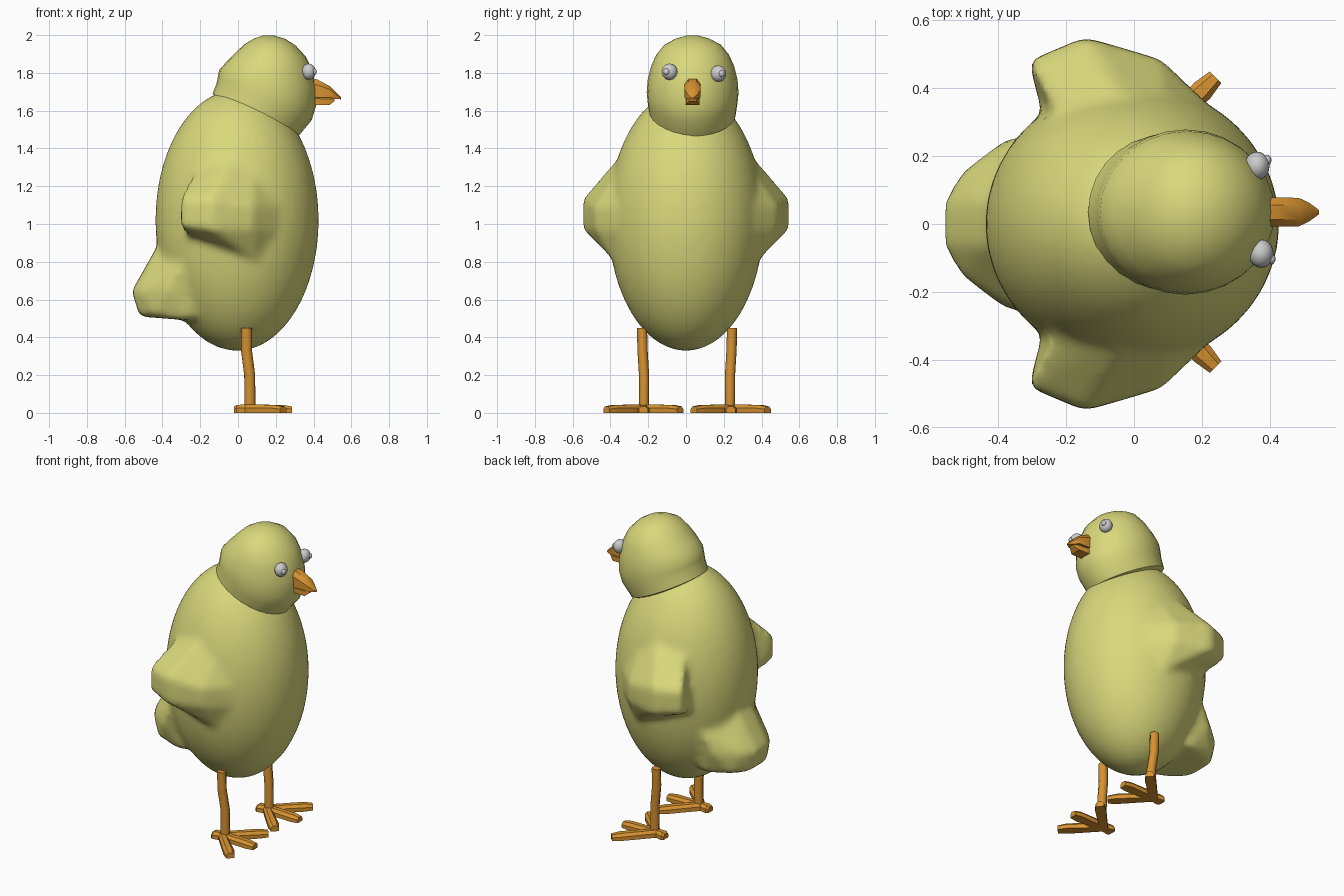
import bpy, bmesh, math
from mathutils import Vector

if "Cube" in bpy.data.objects:
    bpy.data.objects.remove(bpy.data.objects["Cube"])


def material(name, rgb):
    m = bpy.data.materials.new(name)
    m.diffuse_color = (*rgb, 1)
    m.use_nodes = True
    m.node_tree.nodes["Principled BSDF"].inputs["Base Color"].default_value = m.diffuse_color
    return m


YELLOW = material("down yellow", (0.70, 0.69, 0.20))
ORANGE = material("leg orange", (0.68, 0.29, 0.03))
GREY = material("eye grey", (0.60, 0.60, 0.61))


def finish(bm, name, mat, angle=50):
    bmesh.ops.recalc_face_normals(bm, faces=bm.faces)
    me = bpy.data.meshes.new(name)
    bm.to_mesh(me)
    bm.free()
    me.materials.append(mat)
    ob = bpy.data.objects.new(name, me)
    bpy.context.collection.objects.link(ob)
    bpy.ops.object.select_all(action='DESELECT')
    ob.select_set(True)
    bpy.context.view_layer.objects.active = ob
    bpy.ops.object.shade_smooth_by_angle(angle=math.radians(angle))
    return ob


def add_hull(bm, points):
    verts = [bm.verts.new(p) for p in points]
    res = bmesh.ops.convex_hull(bm, input=verts)
    junk = [v for v in res["geom_interior"] if isinstance(v, bmesh.types.BMVert)]
    bmesh.ops.delete(bm, geom=junk, context='VERTS')


def loft(bm, rings):
    loops = [[bm.verts.new(p) for p in r] for r in rings]
    n = len(loops[0])
    for a, b in zip(loops, loops[1:]):
        for i in range(n):
            bm.faces.new((a[i], a[(i + 1) % n], b[(i + 1) % n], b[i]))
    bm.faces.new(loops[0])
    bm.faces.new(loops[-1])


def add_ball(bm, centre, size, seg=20, rings=12):
    vs = bmesh.ops.create_uvsphere(bm, u_segments=seg, v_segments=rings, radius=1)["verts"]
    for v in vs:
        v.co = Vector(centre) + Vector(a * b for a, b in zip(v.co, size))


# body: egg with wings and tail blended into one skin
bm = bmesh.new()
add_ball(bm, (-0.005, 0, 1.02), (0.433, 0.412, 0.692), 40, 28)
wing = [(-0.31, 0.48, 1.13), (-0.31, 0.48, 0.99), (-0.145, 0.55, 1.13), (-0.145, 0.55, 0.97),
        (0, 0.50, 1.10), (0, 0.50, 0.98), (0.08, 0.485, 1.09), (0.08, 0.48, 0.97),
        (-0.23, 0.33, 1.28), (0, 0.30, 1.42), (0.1, 0.28, 1.40), (0.3, 0.27, 1.1),
        (0.27, 0.30, 0.95), (-0.26, 0.28, 0.92), (-0.1, 0.39, 0.91), (0.05, 0.40, 0.89),
        (0.1, 0.38, 0.80), (0, 0.1, 1.1)]
for s in (1, -1):
    add_hull(bm, [(x, s * y, z) for x, y, z in wing])
tail = [(-0.562, 0.06, 0.645), (-0.51, 0.15, 0.645), (-0.38, 0.25, 0.65), (-0.52, 0.09, 0.51),
        (-0.45, 0.18, 0.52), (-0.26, 0.21, 0.49), (-0.435, 0.06, 0.87), (-0.29, 0.28, 0.80),
        (-0.1, 0.2, 0.60)]
add_hull(bm, [(x, s * y, z) for x, y, z in tail for s in (1, -1)])
body = finish(bm, "body", YELLOW)
rm = body.modifiers.new("blend", 'REMESH')
rm.mode = 'VOXEL'
rm.voxel_size = 0.022
rm.use_smooth_shade = True
sm = body.modifiers.new("soften", 'SMOOTH')
sm.factor = 0.5
sm.iterations = 6

# head: tilted rings given as back x, back z, front x, front z, half width
profile = [(0.0, 1.58, 0.22, 1.47, 0.12), (-0.135, 1.69, 0.32, 1.465, 0.228),
           (-0.115, 1.74, 0.39, 1.55, 0.238), (-0.108, 1.77, 0.412, 1.62, 0.243),
           (-0.10, 1.815, 0.414, 1.71, 0.238), (-0.06, 1.86, 0.395, 1.81, 0.22),
           (-0.01, 1.91, 0.36, 1.885, 0.192), (0.035, 1.952, 0.305, 1.945, 0.15),
           (0.085, 1.982, 0.25, 1.98, 0.09), (0.135, 1.998, 0.19, 1.998, 0.03)]
HY = 0.035
bm = bmesh.new()
N = 28
rings = []
for bx, bz, fx, fz, w in profile:
    ring = []
    for i in range(N):
        a = 2 * math.pi * i / N
        t = 0.5 + 0.5 * math.cos(a)
        ring.append((bx + (fx - bx) * t, HY + w * math.sin(a), bz + (fz - bz) * t))
    rings.append(ring)
loft(bm, rings)
finish(bm, "head", YELLOW)

# eyes with a small raised pupil
for name, y, z, x, py in (("right_eye", -0.087, 1.806, 0.374, -0.103),
                          ("left_eye", 0.171, 1.796, 0.362, 0.188)):
    bm = bmesh.new()
    add_ball(bm, (x, y, z), (0.037, 0.042, 0.043))
    add_ball(bm, (x + 0.03, py, z), (0.013, 0.016, 0.017), 12, 8)
    finish(bm, name, GREY)


# beak: upper part with drooping tip, shorter lower part
def beak(name, sections):
    bm = bmesh.new()
    rings = []
    for x, lo, hi, w in sections:
        k = lo + 0.7 * (hi - lo)
        rings.append([(x, HY - w, lo), (x, HY + w, lo), (x, HY + w, k),
                      (x, HY + w * 0.5, hi), (x, HY - w * 0.5, hi), (x, HY - w, k)])
    loft(bm, rings)
    finish(bm, name, ORANGE, 35)


beak("upper_beak", [(0.38, 1.67, 1.772, 0.043), (0.42, 1.67, 1.765, 0.043),
                    (0.485, 1.67, 1.73, 0.042), (0.515, 1.663, 1.70, 0.028),
                    (0.545, 1.66, 1.67, 0.006)])
beak("lower_beak", [(0.38, 1.63, 1.68, 0.038), (0.485, 1.63, 1.675, 0.036),
                    (0.51, 1.65, 1.67, 0.02)])

# legs and feet
for side, y0, s in (("left", 0.237, 1), ("right", -0.226, -1)):
    bm = bmesh.new()
    path = [(0.045, 0.007, 0.45), (0.045, 0.004, 0.33), (0.062, -0.004, 0.2), (0.063, -0.004, 0.02)]
    loft(bm, [[(x + 0.029 * math.cos(i * math.pi / 4), y0 + s * dy + 0.027 * math.sin(i * math.pi / 4), z)
               for i in range(8)] for x, dy, z in path])
    finish(bm, side + "_leg", ORANGE)

    bm = bmesh.new()
    start = Vector((0.045, y0, 0))
    for dx, dy in ((0.195, 0.195), (0.24, 0.0), (0.195, -0.195), (-0.065, 0.0)):
        d = Vector((dx, dy, 0))
        n = Vector((-dy, dx, 0)).normalized()
        rings = []
        for t, w, h in ((0, 0.024, 0.045), (0.8, 0.033, 0.042), (1, 0.024, 0.034)):
            c = start + d * t
            up = Vector((0, 0, h))
            rings.append([c - n * w, c + n * w, c + n * w + up * 0.6, c + n * w * 0.5 + up,
                          c - n * w * 0.5 + up, c - n * w + up * 0.6])
        loft(bm, rings)
    finish(bm, side + "_foot", ORANGE, 35)
